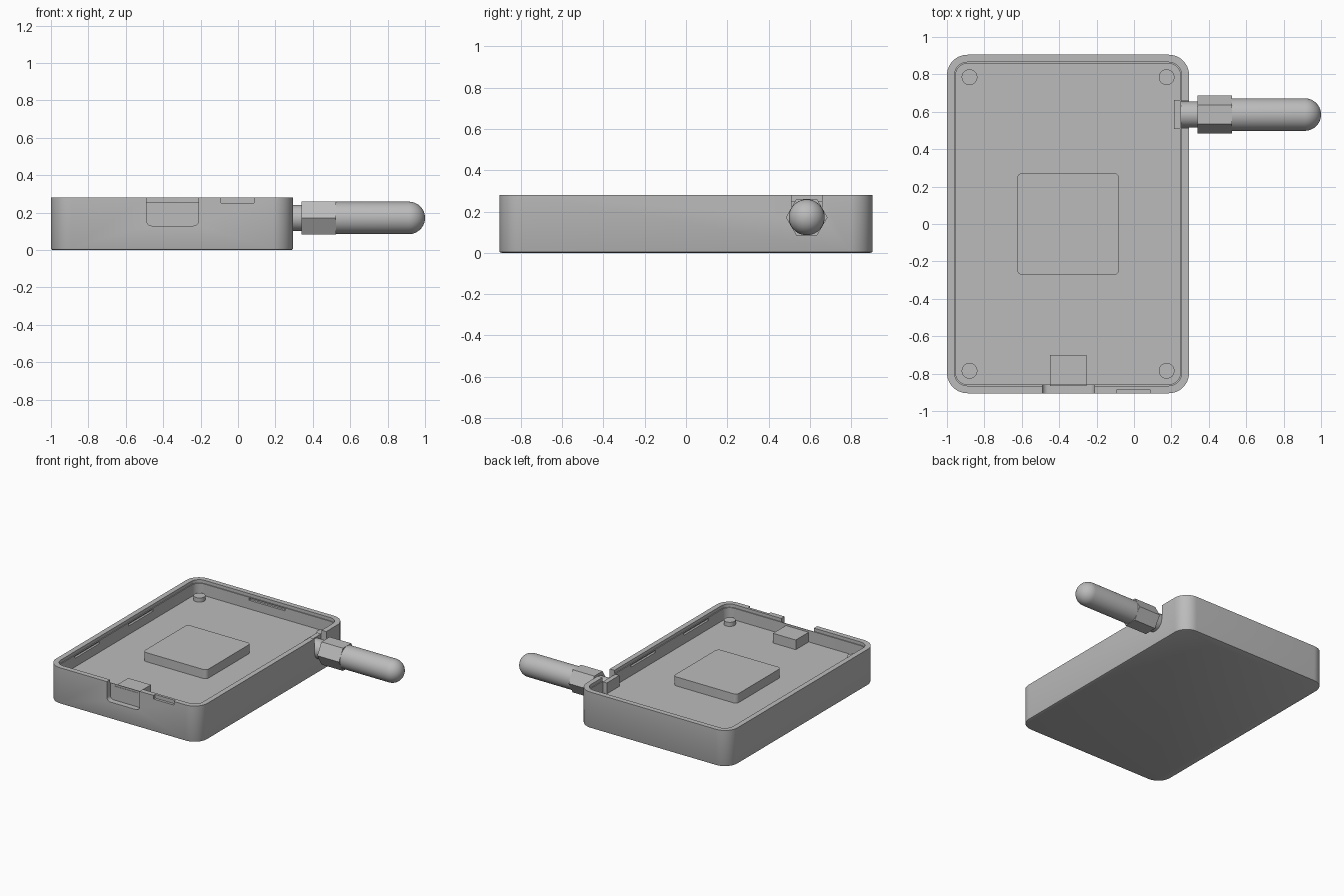
import bpy, bmesh, math
from mathutils import Matrix, Vector

cube = bpy.data.objects.get("Cube")
if cube:
    bpy.data.objects.remove(cube, do_unlink=True)

grey = bpy.data.materials.new("plain grey")
grey.use_nodes = True
colour = (0.5, 0.5, 0.5, 1)
grey.diffuse_color = colour
grey.node_tree.nodes["Principled BSDF"].inputs["Base Color"].default_value = colour

FLOOR, TOP = 0.165, 0.28
CX, CY = -0.3525, 0.0           # case centre
AY, AZ = 0.585, 0.172           # antenna axis


def finish(name, bm):
    bmesh.ops.recalc_face_normals(bm, faces=bm.faces)
    mesh = bpy.data.meshes.new(name)
    bm.to_mesh(mesh)
    bm.free()
    mesh.materials.append(grey)
    obj = bpy.data.objects.new(name, mesh)
    bpy.context.collection.objects.link(obj)
    return obj


def smooth(obj):
    bpy.ops.object.select_all(action='DESELECT')
    bpy.context.view_layer.objects.active = obj
    obj.select_set(True)
    bpy.ops.object.shade_smooth_by_angle(angle=math.radians(30))


def block(name, low, high, radius=0.0, axis=2, segments=8, foot=0.0):
    """Box whose edges along one axis are rounded, with an optional rounded foot."""
    low, high = Vector(low), Vector(high)
    bm = bmesh.new()
    bmesh.ops.create_cube(bm, size=1, matrix=Matrix.Translation((low + high) / 2)
                          @ Matrix.Diagonal((high - low).to_4d()))
    if radius:
        edges = [e for e in bm.edges
                 if abs((e.verts[0].co - e.verts[1].co).normalized()[axis]) > 0.9]
        bmesh.ops.bevel(bm, geom=edges, offset=radius, segments=segments,
                        profile=0.5, affect='EDGES')
    if foot:
        edges = [e for e in bm.edges if all(v.co.z < low.z + 1e-5 for v in e.verts)]
        bmesh.ops.bevel(bm, geom=edges, offset=foot, segments=2,
                        profile=0.5, affect='EDGES')
    return finish(name, bm)


def turned(name, profile, centre, sides, along_x=True, phase=0.0):
    """Solid of revolution from (distance, radius) pairs along x or z."""
    bm = bmesh.new()
    rings = []
    for d, r in profile:
        ring = []
        for i in range(sides):
            a = phase + math.tau * i / sides
            u, v = r * math.cos(a), r * math.sin(a)
            ring.append(bm.verts.new(Vector(centre) + Vector((d, u, v) if along_x else (u, v, d))))
        rings.append(ring)
    for a, b in zip(rings, rings[1:]):
        for i in range(sides):
            j = (i + 1) % sides
            bm.faces.new((a[i], a[j], b[j], b[i]))
    bm.faces.new(rings[0])
    bm.faces.new(rings[-1])
    return finish(name, bm)


def cut(target, cutter):
    cutter.hide_render = True
    mod = target.modifiers.new("cut", 'BOOLEAN')
    mod.operation, mod.solver, mod.object = 'DIFFERENCE', 'EXACT', cutter
    bpy.context.view_layer.objects.active = target
    bpy.ops.object.modifier_apply(modifier=mod.name)
    bpy.data.objects.remove(cutter, do_unlink=True)


# Open tray with a narrow step just under the rim
case = block("case", (-1, -0.905, 0), (0.295, 0.905, TOP), 0.11, segments=12, foot=0.01)
for inset, base, radius in ((0.047, FLOOR, 0.063), (0.04, 0.255, 0.07)):
    cut(case, block("cavity", (-1 + inset, -0.905 + inset, base),
                    (0.295 - inset, 0.905 - inset, 0.4), radius, segments=12))

# Port opening, pry notch and antenna slot
cut(case, block("port_cutter", (-0.49, -1, 0.13), (-0.21, -0.862, 0.5), 0.03, axis=1))
cut(case, block("pry_cutter", (-0.09, -1, 0.252), (0.085, -0.885, 0.5)))
cut(case, block("slot_cutter", (0.2475, AY - 0.073, AZ), (0.4, AY + 0.073, 0.5)))

# Snap grooves inside the long walls and the back wall
for side in (-1, 1):
    x = CX + side * 0.6
    for y in (-0.48, 0.17):
        cut(case, block("groove_cutter", (x - 0.017, y - 0.15, 0.232), (x + 0.017, y + 0.15, 0.25)))
cut(case, block("groove_cutter", (CX - 0.155, 0.84, 0.232), (CX + 0.155, 0.875, 0.25)))
smooth(case)

# Parts on the floor
smooth(block("chip", (-0.625, -0.273, FLOOR - 0.005), (-0.08, 0.273, 0.235), 0.03))
block("port", (-0.45, -0.865, FLOOR - 0.005), (-0.255, -0.70, 0.24))
for sx in (-1, 1):
    for sy in (-1, 1):
        peg = turned("standoff", [(FLOOR - 0.005, 0.042), (0.197, 0.042)],
                     (CX + sx * 0.527, CY + sy * 0.785, 0), 32, along_x=False)
        smooth(peg)

# Antenna: inner flange, neck, hex nut and rounded rod
block("antenna_flange", (0.215, AY - 0.077, FLOOR - 0.005), (0.25, AY + 0.077, 0.25))
axis = (0, AY, AZ)
smooth(turned("antenna_neck", [(0.24, 0.07), (0.35, 0.07)], axis, 40))
turned("antenna_nut", [(0.34, 0.101), (0.525, 0.101)], axis, 6)
R = 0.087
dome = [(1 - R + R * math.sin(t), R * math.cos(t))
        for t in (math.pi / 2 * i / 10 for i in range(10))]
smooth(turned("antenna_rod", [(0.52, R)] + dome + [(1, 0.001)], axis, 40))
